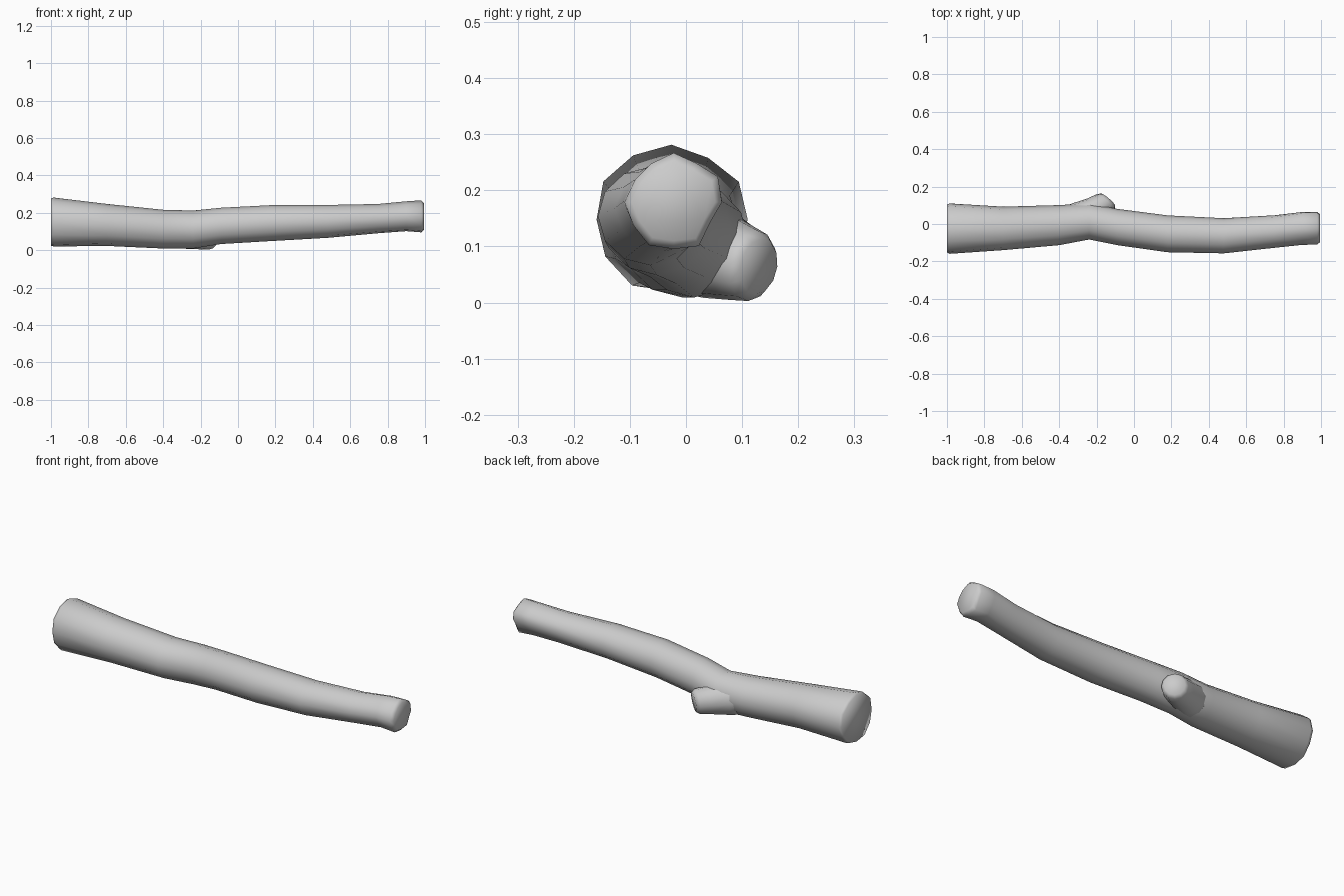
import bpy, bmesh
from math import sin, cos, tau
from mathutils import Vector

if "Cube" in bpy.data.objects:
    bpy.data.objects.remove(bpy.data.objects["Cube"])

SIDES = 12


def loft(name, rings):
    """Skin a list of vertex rings and close both ends."""
    bm = bmesh.new()
    loops = [[bm.verts.new(p) for p in ring] for ring in rings]
    for a, b in zip(loops, loops[1:]):
        for i in range(SIDES):
            j = (i + 1) % SIDES
            bm.faces.new((a[i], a[j], b[j], b[i]))
    bm.faces.new(loops[0][::-1])
    bm.faces.new(loops[-1])
    bmesh.ops.recalc_face_normals(bm, faces=bm.faces)
    mesh = bpy.data.meshes.new(name)
    bm.to_mesh(mesh)
    bm.free()
    mesh.shade_smooth()
    obj = bpy.data.objects.new(name, mesh)
    bpy.context.collection.objects.link(obj)
    return obj


# Main limb: x, y min, y max, z min, z max of each section
sections = [
    (-1.00, -.155, .105, .020, .275),
    (-.985, -.162, .110, .016, .280),
    (-.70, -.140, .092, .022, .246),
    (-.40, -.112, .100, .010, .215),
    (-.24, -.082, .110, .010, .211),
    (-.09, -.112, .080, .034, .226),
    (.18, -.150, .045, .050, .240),
    (.48, -.156, .030, .067, .241),
    (.75, -.126, .046, .090, .246),
    (.90, -.110, .064, .100, .260),
    (.98, -.108, .064, .093, .265),
    (.995, -.095, .052, .108, .250),
]
# Uneven outline of the thick end and of the thin broken end
thick = [1, 1.02, .96, 1.01, 1.0, 1.03, .98, 1.0, 1.03, .97, .98, .95]
thin = [1, 1.06, .93, 1.02, .92, .92, 1.02, .96, 1.03, .97, 1.05, .86]

rings = []
for x, y0, y1, z0, z1 in sections:
    ring = []
    for i in range(SIDES):
        a = tau * i / SIDES
        t = max(0, (x - .5) / .5)
        s = max(0, (-x - .5) / .5)
        f = 1.01 + t * (thin[i] - 1.01) + s * (thick[i] - 1.01)
        ring.append((x, (y0 + y1) / 2 + f * cos(a) * (y1 - y0) / 2,
                     (z0 + z1) / 2 + f * sin(a) * (z1 - z0) / 2))
    rings.append(ring)
loft("branch", rings)

# Cut side stub: centre, radius, direction of each section
stub = [
    ((-.38, -.01, .108), .090, (1, .25, 0)),
    ((-.29, .035, .094), .086, (.85, .5, -.1)),
    ((-.20, .085, .076), .072, (.7, .7, -.15)),
    ((-.15, .118, .066), .064, (.65, .75, -.15)),
    ((-.138, .130, .064), .050, (.65, .75, -.15)),
]
rings = []
for c, r, d in stub:
    d = Vector(d).normalized()
    side = d.cross(Vector((0, 0, 1))).normalized()
    up = side.cross(d)
    rings.append([Vector(c) + r * (side * cos(tau * i / SIDES) + up * sin(tau * i / SIDES))
                  for i in range(SIDES)])
loft("branch_stub", rings)
